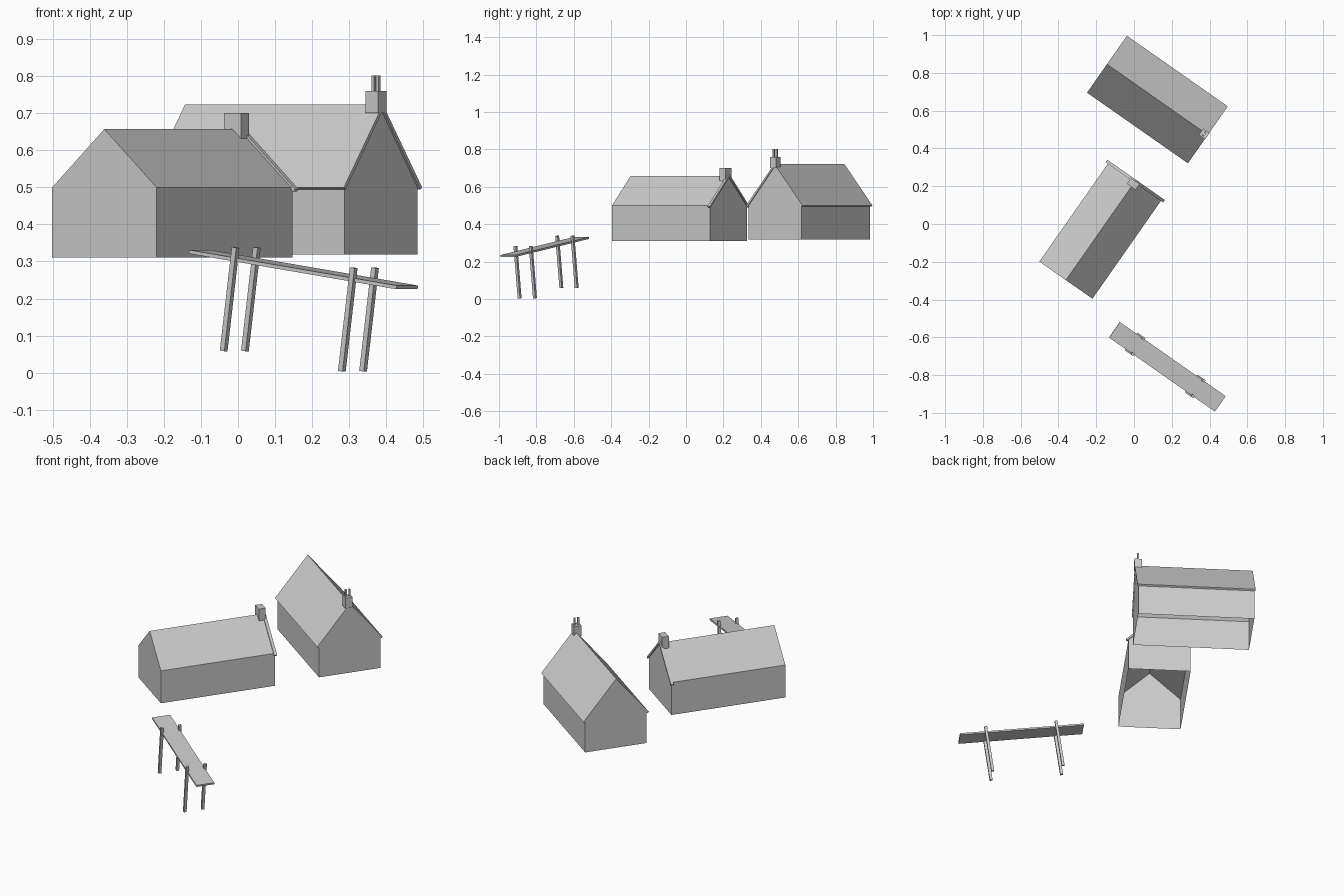
import bpy, bmesh, math
from mathutils import Matrix

if "Cube" in bpy.data.objects:
    bpy.data.objects.remove(bpy.data.objects["Cube"])

TURN = Matrix.Rotation(math.radians(-35), 4, 'Z')

grey = bpy.data.materials.new("plain_grey")
grey.diffuse_color = (0.6, 0.6, 0.6, 1)
grey.use_nodes = True
grey.node_tree.nodes["Principled BSDF"].inputs["Base Color"].default_value = grey.diffuse_color


def finish(name, bm, matrix):
    bmesh.ops.recalc_face_normals(bm, faces=bm.faces[:])
    bm.transform(matrix)
    me = bpy.data.meshes.new(name)
    bm.to_mesh(me)
    bm.free()
    me.materials.append(grey)
    ob = bpy.data.objects.new(name, me)
    bpy.context.collection.objects.link(ob)
    return ob


def place(x, y, z=0):
    return Matrix.Translation((x, y, z)) @ TURN


def prism(name, profile, axis, a, b, matrix, skip=()):
    """Extrude an (s, z) profile along local x or y; skip leaves sides open."""
    bm = bmesh.new()

    def ring(t):
        return [bm.verts.new((t, s, z) if axis == 'x' else (s, t, z)) for s, z in profile]
    r0, r1 = ring(a), ring(b)
    n = len(profile)
    bm.faces.new(r0)
    bm.faces.new(r1[::-1])
    for i in range(n):
        if i not in skip:
            j = (i + 1) % n
            bm.faces.new((r0[i], r1[i], r1[j], r0[j]))
    return finish(name, bm, matrix)


def box(name, size, centre, matrix):
    bm = bmesh.new()
    bmesh.ops.create_cube(bm, size=1, matrix=Matrix.Translation(centre) @ Matrix.Diagonal((*size, 1)))
    return finish(name, bm, matrix)


def house_profile(half, base, eave, ridge):
    return [(-half, base), (half, base), (half, eave), (0, ridge), (-half, eave)]


def chevron(half, eave, ridge, inner_half, inner_eave, inner_ridge):
    return [(-half, eave), (0, ridge), (half, eave),
            (inner_half, inner_eave), (0, inner_ridge), (-inner_half, inner_eave)]


# Front house: open-bottomed shell, coping on the rear gable, chimney
A = place(-0.177, -0.035)
prism("front_house_shell", house_profile(0.1715, 0.311, 0.5, 0.657), 'y', -0.32, 0.32, A, skip=(0,))
prism("front_house_coping", chevron(0.186, 0.495, 0.666, 0.179, 0.488, 0.652), 'y', 0.312, 0.328, A)
box("front_house_chimney", (0.056, 0.038, 0.07), (0, 0, 0.665), place(-0.004, 0.212))

# Back house: walls, thin overhanging roof slab, chimney with two pots
B = place(0.124, 0.659)
prism("back_house_walls", house_profile(0.172, 0.319, 0.498, 0.71), 'x', -0.32, 0.32, B, skip=(0, 2, 3))
prism("back_house_roof", chevron(0.184, 0.5, 0.723, 0.175, 0.494, 0.709), 'x', -0.326, 0.326, B)
C = place(0.372, 0.477)
box("back_house_chimney", (0.041, 0.041, 0.06), (0, 0, 0.73), C)
for side in (-1, 1):
    box("chimney_pot", (0.009, 0.009, 0.042), (0, side * 0.01, 0.78), C)

# Tilted plank on four legs
P = place(0.1765, -0.756, 0.278) @ Matrix.Rotation(math.radians(8), 4, 'Y')
box("plank", (0.69, 0.1, 0.01), (0, 0, 0), P)
for x in (-0.195, 0.198):
    for y in (-0.05, 0.05):
        box("plank_leg", (0.015, 0.015, 0.282), (x, y, -0.108), P)
